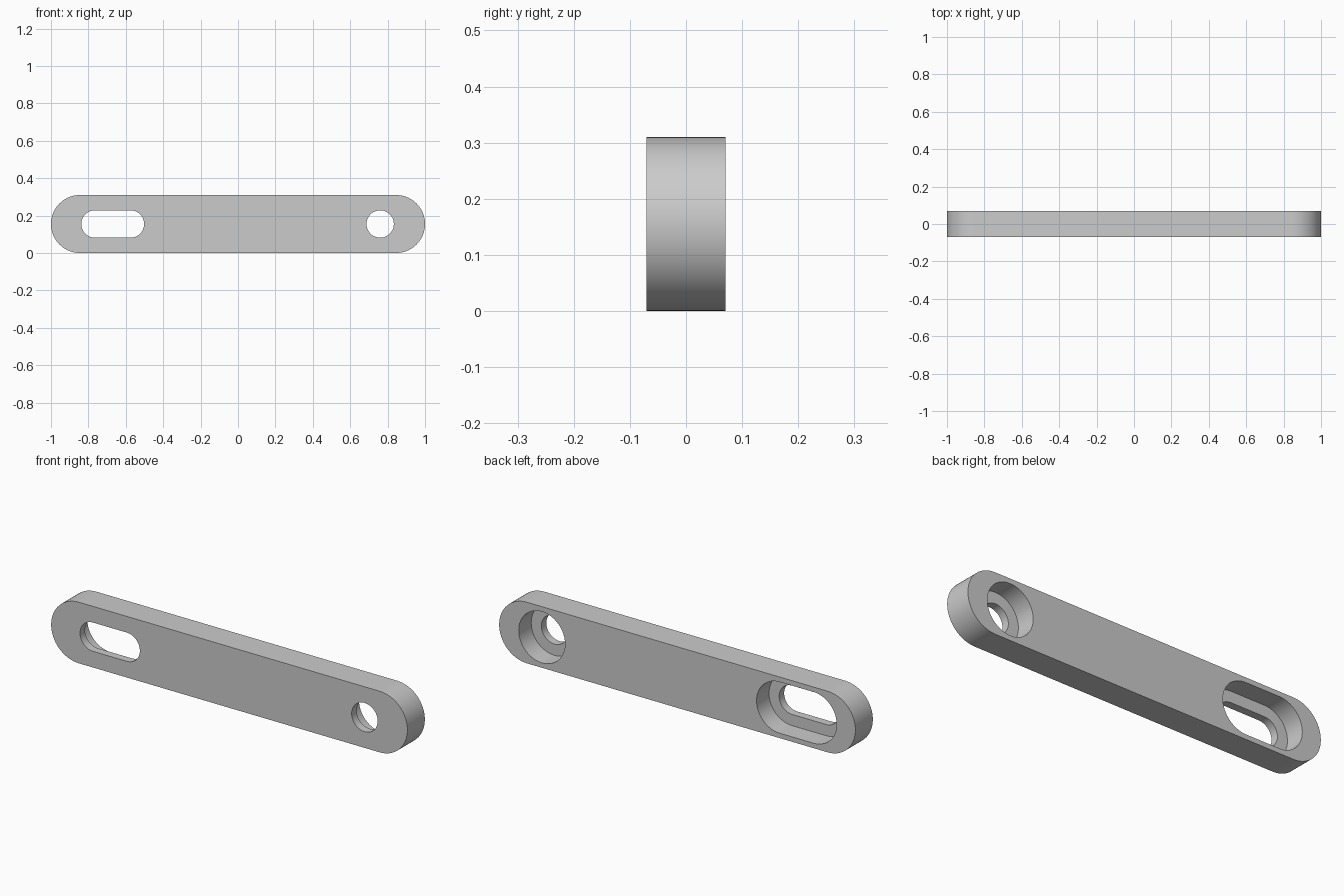
import bpy, bmesh, math

if "Cube" in bpy.data.objects:
    bpy.data.objects.remove(bpy.data.objects["Cube"], do_unlink=True)

HEIGHT = 0.31
MID_Z = HEIGHT / 2
HALF_DEPTH = 0.07
POCKET_FLOOR = -0.03

grey = bpy.data.materials.new("plain grey")
grey.use_nodes = True
colour = (0.6, 0.6, 0.6, 1)
grey.diffuse_color = colour
grey.node_tree.nodes["Principled BSDF"].inputs["Base Color"].default_value = colour


def capsule(name, x1, x2, radius, y1, y2, steps=32):
    """Prism along y with rounded ends centred at x1 and x2 (a cylinder if equal)."""
    outline = []
    for cx, start in ((x2, -math.pi / 2), (x1, math.pi / 2)):
        for i in range(steps + 1):
            if x1 == x2 and i == steps:
                continue
            a = start + math.pi * i / steps
            outline.append((cx + radius * math.cos(a), MID_Z + radius * math.sin(a)))
    bm = bmesh.new()
    face = bm.faces.new([bm.verts.new((x, y1, z)) for x, z in outline])
    ext = bmesh.ops.extrude_face_region(bm, geom=[face])
    verts = [g for g in ext["geom"] if isinstance(g, bmesh.types.BMVert)]
    bmesh.ops.translate(bm, verts=verts, vec=(0, y2 - y1, 0))
    bmesh.ops.recalc_face_normals(bm, faces=bm.faces)
    mesh = bpy.data.meshes.new(name)
    bm.to_mesh(mesh)
    bm.free()
    mesh.materials.append(grey)
    obj = bpy.data.objects.new(name, mesh)
    bpy.context.collection.objects.link(obj)
    return obj


# Rounded bar
bar = capsule("link_bar", -1 + MID_Z, 1 - MID_Z, MID_Z, -HALF_DEPTH, HALF_DEPTH)
bpy.context.view_layer.objects.active = bar
bar.select_set(True)

# Slot and round hole, each with a wider pocket sunk from the back
for name, x1, x2 in (("slot", -0.765, -0.575), ("hole", 0.76, 0.76)):
    for part, radius, y1 in (("pocket", 0.13, POCKET_FLOOR), ("through", 0.073, -0.2)):
        cutter = capsule(f"{name}_{part}_cutter", x1, x2, radius, y1, 0.2)
        cutter.hide_render = True
        cut = bar.modifiers.new(f"{name} {part}", "BOOLEAN")
        cut.operation = "DIFFERENCE"
        cut.solver = "EXACT"
        cut.object = cutter
        bpy.ops.object.modifier_apply(modifier=cut.name)
        bpy.data.objects.remove(cutter, do_unlink=True)

# Smooth the round walls, keep the rims sharp
bpy.ops.object.shade_smooth_by_angle(angle=math.radians(30))
